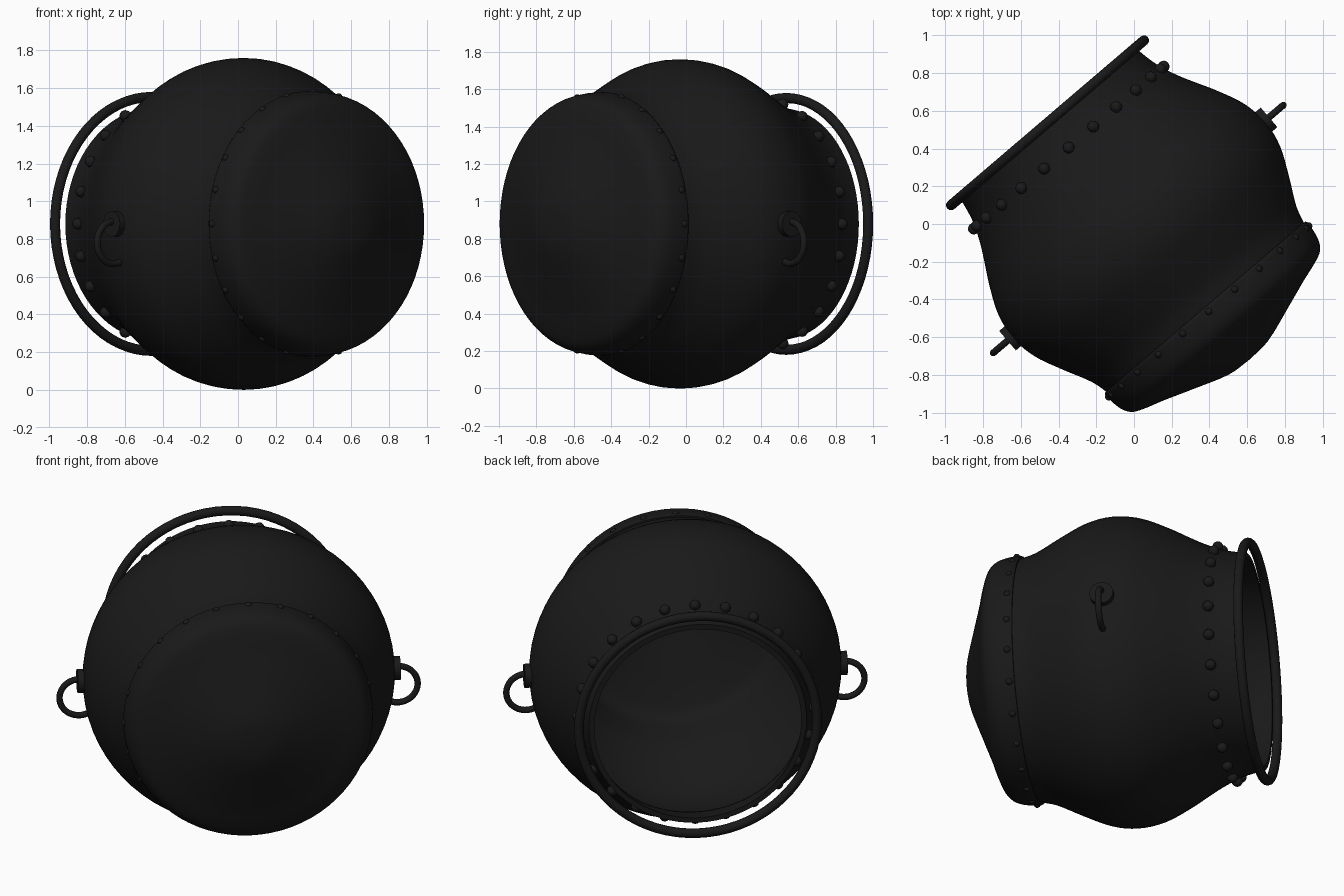
import bpy, bmesh, math
from mathutils import Matrix, Vector

if "Cube" in bpy.data.objects:
    bpy.data.objects.remove(bpy.data.objects["Cube"])

# Local frame: pot axis = local z (towards the mouth), local y = world up
A = math.radians(40.5)
D = Vector((-math.sin(A), math.cos(A), 0))
U = Vector((-math.cos(A), -math.sin(A), 0))
FRAME = Matrix.Translation((0, 0, 0.88)) @ Matrix((U, (0, 0, 1), D)).transposed().to_4x4()

iron = bpy.data.materials.new("black_iron")
iron.diffuse_color = (0.01, 0.01, 0.01, 1)
iron.use_nodes = True
iron.node_tree.nodes["Principled BSDF"].inputs["Base Color"].default_value = iron.diffuse_color


def finish(name, bm, angle=40):
    bmesh.ops.recalc_face_normals(bm, faces=bm.faces)
    me = bpy.data.meshes.new(name)
    bm.to_mesh(me)
    bm.free()
    ob = bpy.data.objects.new(name, me)
    bpy.context.collection.objects.link(ob)
    me.materials.append(iron)
    ob.matrix_world = FRAME
    bpy.ops.object.select_all(action='DESELECT')
    ob.select_set(True)
    bpy.context.view_layer.objects.active = ob
    bpy.ops.object.shade_smooth_by_angle(angle=math.radians(angle))
    return ob


def smooth(pts, n=4):
    """Catmull-Rom curve through the profile points."""
    p = [Vector(q) for q in pts]
    p = [2 * p[0] - p[1]] + p + [2 * p[-1] - p[-2]]
    out = []
    for a, b, c, d in zip(p, p[1:], p[2:], p[3:]):
        for i in range(n):
            t = i / n
            out.append(0.5 * (2 * b + (c - a) * t + (2 * a - 5 * b + 4 * c - d) * t * t
                              + (3 * b - a - 3 * c + d) * t ** 3))
    return out + [p[-2]]


def lathe(name, profile, steps=72):
    bm = bmesh.new()
    vs = [bm.verts.new((r, 0, s)) for r, s in profile]
    edges = [bm.edges.new(e) for e in zip(vs, vs[1:])]
    bmesh.ops.spin(bm, geom=vs + edges, cent=(0, 0, 0), axis=(0, 0, 1),
                   angle=2 * math.pi, steps=steps)
    bmesh.ops.remove_doubles(bm, verts=bm.verts, dist=1e-4)
    return finish(name, bm)


def tube(bm, path_r, r, centre, ax, ay, a0, a1, n, closed=False):
    """Round rod bent along a circular arc in the plane ax, ay."""
    az = ax.cross(ay)
    rings = []
    for i in range(n if closed else n + 1):
        a = a0 + (a1 - a0) * i / n
        out = ax * math.cos(a) + ay * math.sin(a)
        rings.append([bm.verts.new(centre + out * (path_r + r * math.cos(b)) + az * r * math.sin(b))
                      for b in (2 * math.pi * k / 12 for k in range(12))])
    for i in range(n):
        p, q = rings[i], rings[(i + 1) % len(rings)]
        for k in range(12):
            bm.faces.new((p[k], p[k - 1], q[k - 1], q[k]))
    if not closed:
        bm.faces.new(rings[0])
        bm.faces.new(rings[-1])


X, Y, Z = Vector((1, 0, 0)), Vector((0, 1, 0)), Vector((0, 0, 1))

# Hollow belly of the pot
outer = smooth([(0.685, -0.6), (0.715, -0.49), (0.79, -0.34), (0.857, -0.19), (0.88, -0.05),
                (0.86, 0.1), (0.795, 0.25), (0.735, 0.36), (0.688, 0.45), (0.65, 0.54),
                (0.63, 0.61), (0.615, 0.69)])
inner = [(r - 0.03, s) for r, s in reversed(outer)]
floor = smooth([(0.655, -0.6), (0.62, -0.72), (0.5, -0.78), (0.34, -0.835), (0.14, -0.9), (0, -0.91)])
lathe("pot_body", [tuple(p) for p in outer] + inner + [tuple(p) for p in floor[1:]])

# Bottom cup with a slightly raised edge
cup = smooth([(0.705, -0.59), (0.70, -0.65), (0.685, -0.71), (0.65, -0.755), (0.58, -0.785),
              (0.49, -0.813), (0.34, -0.866), (0.14, -0.933), (0, -0.945)])
lathe("bottom_cup", [(0.68, -0.58), (0.70, -0.58)] + [tuple(p) for p in cup])

# Mouth ring
bm = bmesh.new()
tube(bm, 0.673, 0.027, Z * 0.706, X, Y, 0, 2 * math.pi, 72, True)
finish("mouth_ring", bm)


# Rows of rivets
def rivets(name, radius, s, size):
    bm = bmesh.new()
    for i in range(24):
        a = math.radians(15 * i)
        bmesh.ops.create_uvsphere(bm, u_segments=12, v_segments=8, radius=size,
                                  matrix=Matrix.Translation((radius * math.cos(a), radius * math.sin(a), s)))
    finish(name, bm)


rivets("mouth_rivets", 0.662, 0.533, 0.031)
rivets("cup_rivets", 0.697, -0.61, 0.02)

# Side handles: round plate and drooping ring on each side
for side, sx in (("left", 1), ("right", -1)):
    bm = bmesh.new()
    bmesh.ops.create_cone(bm, cap_ends=True, segments=32, radius1=0.068, radius2=0.068, depth=0.06,
                          matrix=Matrix.Translation((sx * 0.882, 0, -0.035)) @ Matrix.Rotation(math.pi / 2, 4, 'Y'))
    finish(side + "_handle_plate", bm)
    bm = bmesh.new()
    tube(bm, 0.112, 0.018, Vector((sx * 0.9, -0.1, -0.035)), X * sx, Y,
         math.radians(-120), math.radians(100), 32)
    finish(side + "_handle_ring", bm)
